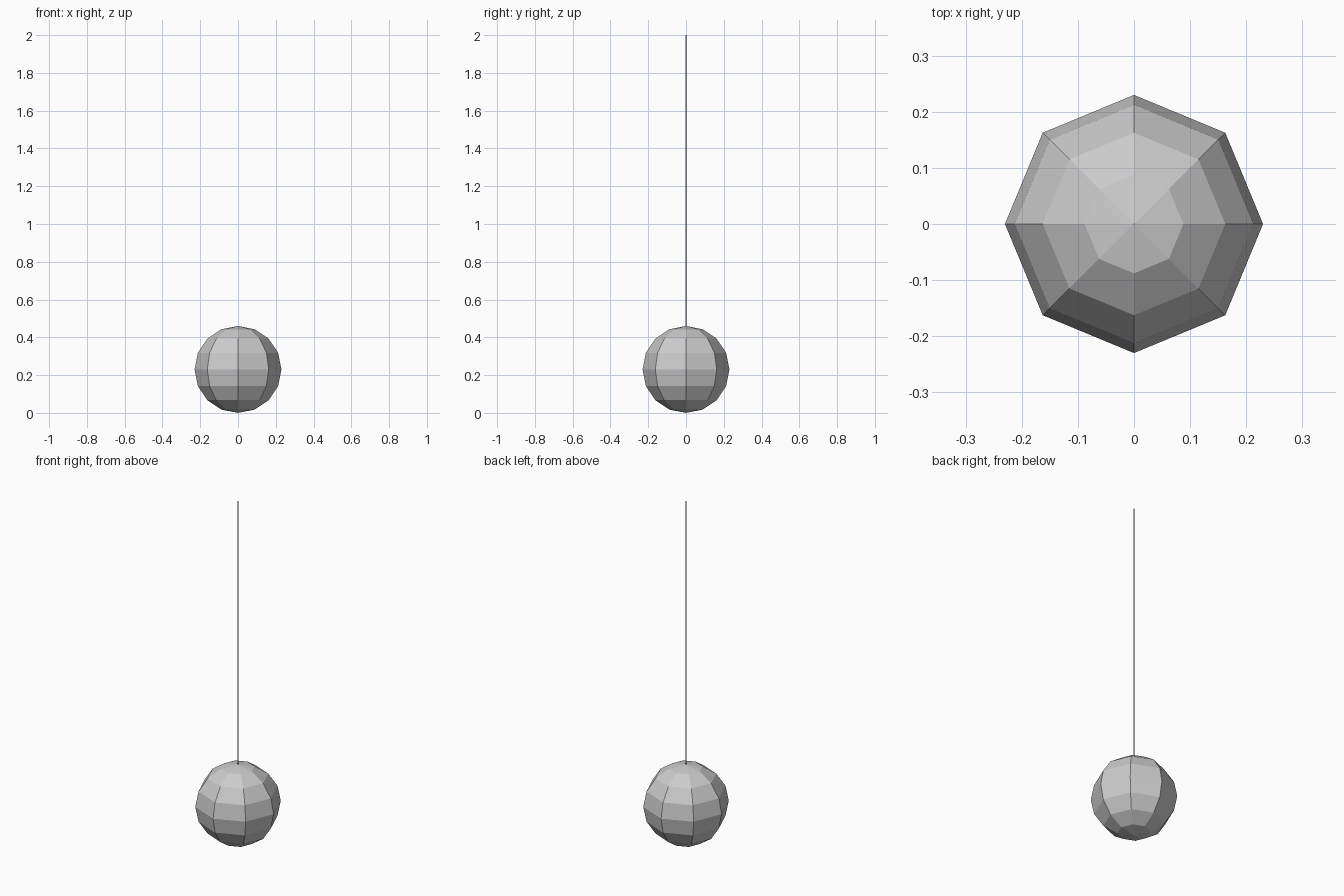
import bpy

if "Cube" in bpy.data.objects:
    bpy.data.objects.remove(bpy.data.objects["Cube"])

RADIUS = 0.23
TOP = 2.0
CORD_RADIUS = 0.0015

# Faceted ball resting on the ground
bpy.ops.mesh.primitive_uv_sphere_add(segments=8, ring_count=8, radius=RADIUS,
                                     location=(0, 0, RADIUS))
ball = bpy.context.object
ball.name = "ball"
bpy.ops.object.shade_flat()

# Very thin cord rising from the top of the ball
start = 2 * RADIUS - 0.01
bpy.ops.mesh.primitive_cylinder_add(vertices=6, radius=CORD_RADIUS, depth=TOP - start,
                                    location=(0, 0, (TOP + start) / 2))
cord = bpy.context.object
cord.name = "cord"
bpy.ops.object.shade_flat()
